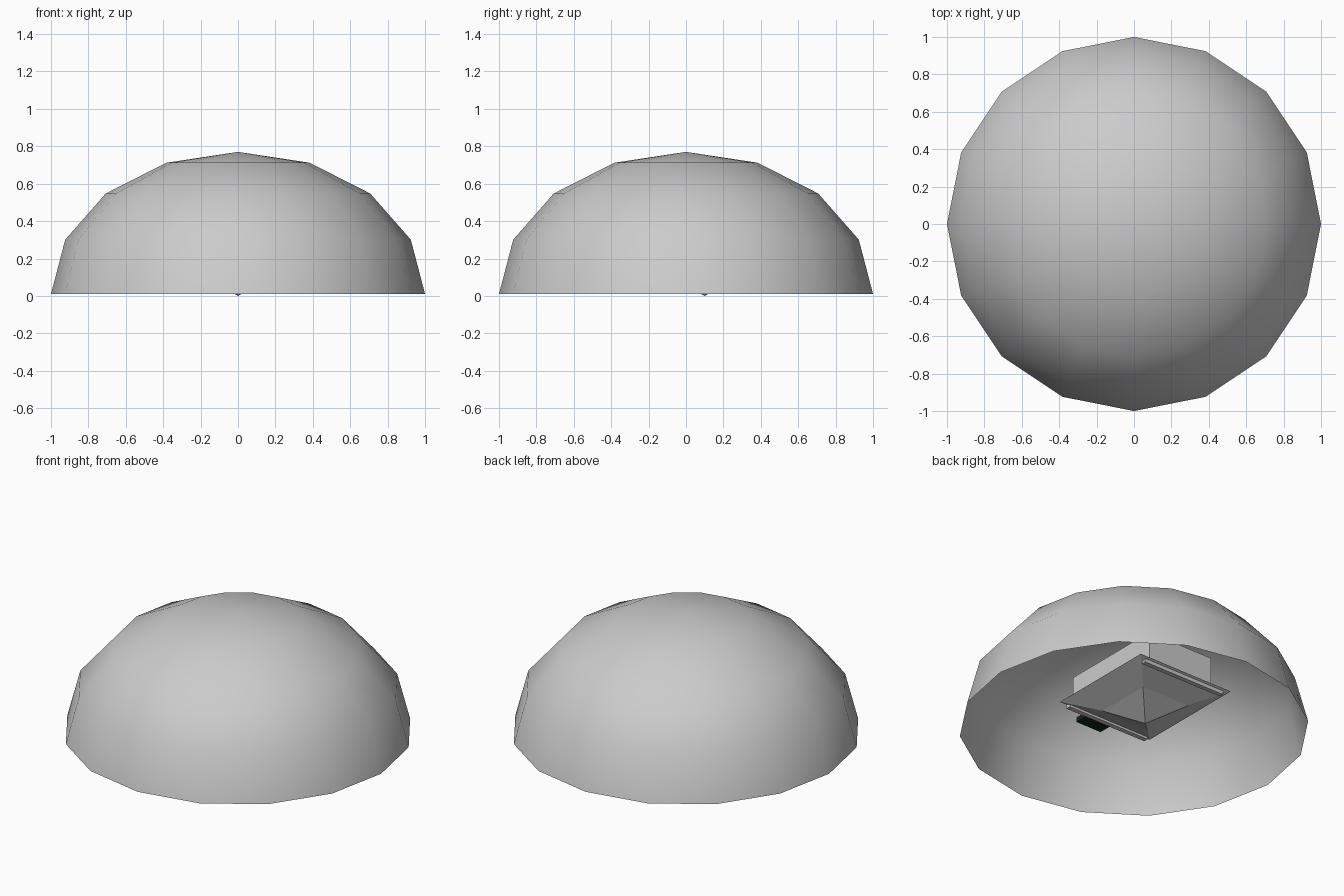
import bpy, bmesh
from mathutils import Matrix, Vector

old = bpy.data.objects.get("Cube")
if old:
    bpy.data.objects.remove(old, do_unlink=True)


def material(name, rgb):
    m = bpy.data.materials.new(name)
    m.use_nodes = True
    m.diffuse_color = (*rgb, 1)
    m.node_tree.nodes["Principled BSDF"].inputs["Base Color"].default_value = (*rgb, 1)
    return m


grey = material("light_grey", (0.6, 0.6, 0.6))
green = material("dark_green", (0.004, 0.02, 0.008))


def finish(name, bm, mat, smooth=False):
    mesh = bpy.data.meshes.new(name)
    bm.to_mesh(mesh)
    bm.free()
    mesh.materials.append(mat)
    for p in mesh.polygons:
        p.use_smooth = smooth
    ob = bpy.data.objects.new(name, mesh)
    bpy.context.collection.objects.link(ob)
    return ob


def box(name, centre, size, mat):
    bm = bmesh.new()
    bmesh.ops.create_cube(bm, size=1, matrix=Matrix.Translation(centre) @ Matrix.Diagonal((*size, 1)))
    return finish(name, bm, mat)


# Open dome shell: upper half of a coarse sphere, slightly flattened
bm = bmesh.new()
bmesh.ops.create_uvsphere(bm, u_segments=16, v_segments=8, radius=1)
bmesh.ops.delete(bm, geom=[v for v in bm.verts if v.co.z < -0.01], context='VERTS')
for v in bm.verts:
    v.co.z = 0.01 + 0.76 * v.co.z
finish("dome", bm, grey, True)

# Hanging house: walls with an inverted, gently flared pyramid roof
box("house_walls", (0, 0.07, 0.275), (0.46, 0.68, 0.21), grey)

bm = bmesh.new()
rings = []
for scale, z in ((1, 0.177), (0.5, 0.1)):
    rings.append([bm.verts.new((0.335 * sx * scale, 0.1 + 0.36 * sy * scale, z))
                  for sx, sy in ((-1, -1), (1, -1), (1, 1), (-1, 1))])
tip = bm.verts.new((0, 0.1, 0))
for i in range(4):
    j = (i + 1) % 4
    bm.faces.new((rings[0][i], rings[0][j], rings[1][j], rings[1][i]))
    bm.faces.new((rings[1][i], rings[1][j], tip))
bm.faces.new(rings[0])
bmesh.ops.recalc_face_normals(bm, faces=bm.faces)
finish("house_roof", bm, grey, False)

# Slim boards under the two end eaves
for name, y in (("front_eave_board", -0.24), ("back_eave_board", 0.43)):
    box(name, (0, y, 0.16), (0.58, 0.03, 0.025), grey)

# Dark porch at the front of the house
box("porch", (0, -0.34, 0.215), (0.18, 0.13, 0.03), green)
